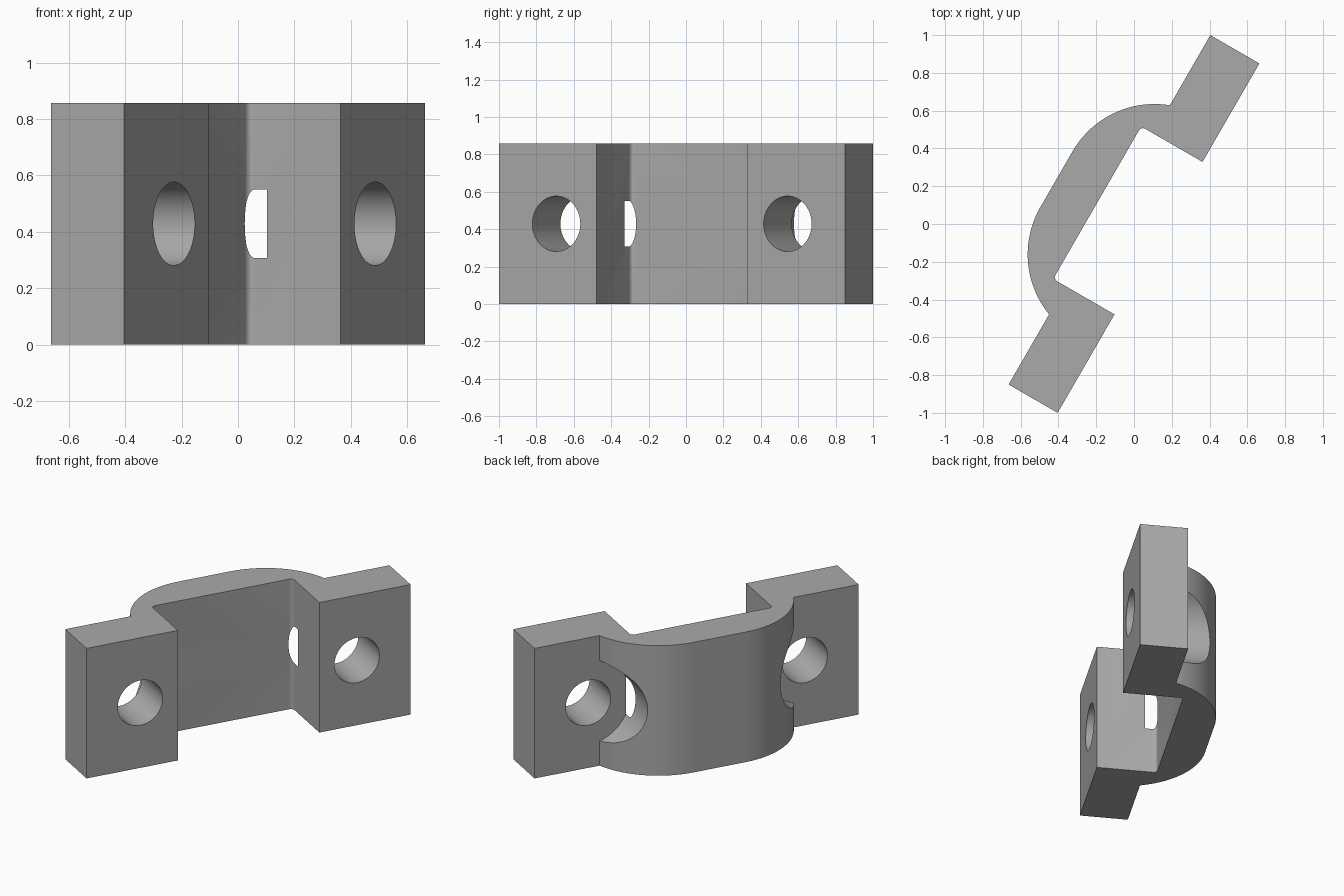
import bpy, bmesh, math
from mathutils import Matrix

if "Cube" in bpy.data.objects:
    bpy.data.objects.remove(bpy.data.objects["Cube"])

HEIGHT, HALF_T = 0.857, 0.15      # block height, half thickness of the ears
EAR_IN, EAR_OUT = 0.466, 1.068    # ear extent along the length
WALL, ARC_U, ARC_R = 0.225, 0.171, 0.5
ARC_N = 0.474 - ARC_R
HOLE_U, HOLE_R, RELIEF_R, FILLET = 0.714, 0.148, 0.2766, 0.024

grey = bpy.data.materials.new("plain grey")
grey.diffuse_color = (0.40, 0.40, 0.40, 1)
grey.use_nodes = True
grey.node_tree.nodes["Principled BSDF"].inputs["Base Color"].default_value = grey.diffuse_color


def make_object(name, bm):
    bmesh.ops.recalc_face_normals(bm, faces=bm.faces)
    mesh = bpy.data.meshes.new(name)
    bm.to_mesh(mesh)
    bm.free()
    mesh.materials.append(grey)
    ob = bpy.data.objects.new(name, mesh)
    bpy.context.collection.objects.link(ob)
    return ob


def arc(cu, cn, r, a0, a1, steps):
    return [(cu + r * math.cos(a0 + (a1 - a0) * i / steps),
             cn + r * math.sin(a0 + (a1 - a0) * i / steps)) for i in range(steps + 1)]


# Half profile from the inner wall, round the ear, to the top of the arch
half = arc(EAR_IN - FILLET, WALL - FILLET, FILLET, math.pi / 2, 0, 6)
half += [(EAR_IN, -HALF_T), (EAR_OUT, -HALF_T), (EAR_OUT, HALF_T)]
end = math.asin((HALF_T - ARC_N) / ARC_R)
half += arc(ARC_U, ARC_N, ARC_R, end, math.pi / 2, 24)
profile = half + [(-u, n) for u, n in reversed(half)]

# Clamp body: extruded profile
bm = bmesh.new()
face = bm.faces.new([bm.verts.new((u, n, 0)) for u, n in profile])
ext = bmesh.ops.extrude_face_region(bm, geom=[face])
bmesh.ops.translate(bm, vec=(0, 0, HEIGHT),
                    verts=[g for g in ext["geom"] if isinstance(g, bmesh.types.BMVert)])
body = make_object("clamp_bracket", bm)


def drill(name, u, radius, n0, n1):
    """Cut a round hole across the thickness from n0 to n1."""
    bm = bmesh.new()
    place = Matrix.Translation((u, (n0 + n1) / 2, HEIGHT / 2)) @ Matrix.Rotation(math.pi / 2, 4, "X")
    bmesh.ops.create_cone(bm, cap_ends=True, segments=64, radius1=radius,
                          radius2=radius, depth=n1 - n0, matrix=place)
    cutter = make_object(name, bm)
    cutter.hide_render = True
    mod = body.modifiers.new(name, "BOOLEAN")
    mod.operation, mod.solver, mod.object = "DIFFERENCE", "EXACT", cutter
    bpy.context.view_layer.objects.active = body
    bpy.ops.object.modifier_apply(modifier=name)
    bpy.data.objects.remove(cutter)


# Bolt holes and the larger bolt head clearances cut into the arch
for side in (-1, 1):
    drill("head_clearance", side * HOLE_U, RELIEF_R, HALF_T, 0.8)
    drill("bolt_hole", side * HOLE_U, HOLE_R, -0.5, 0.5)

# Turn the length to its slanted direction and smooth the curved faces
body.data.transform(Matrix.Rotation(math.radians(60), 4, "Z"))
bpy.ops.object.select_all(action="DESELECT")
body.select_set(True)
bpy.context.view_layer.objects.active = body
bpy.ops.object.shade_smooth_by_angle(angle=math.radians(30))
